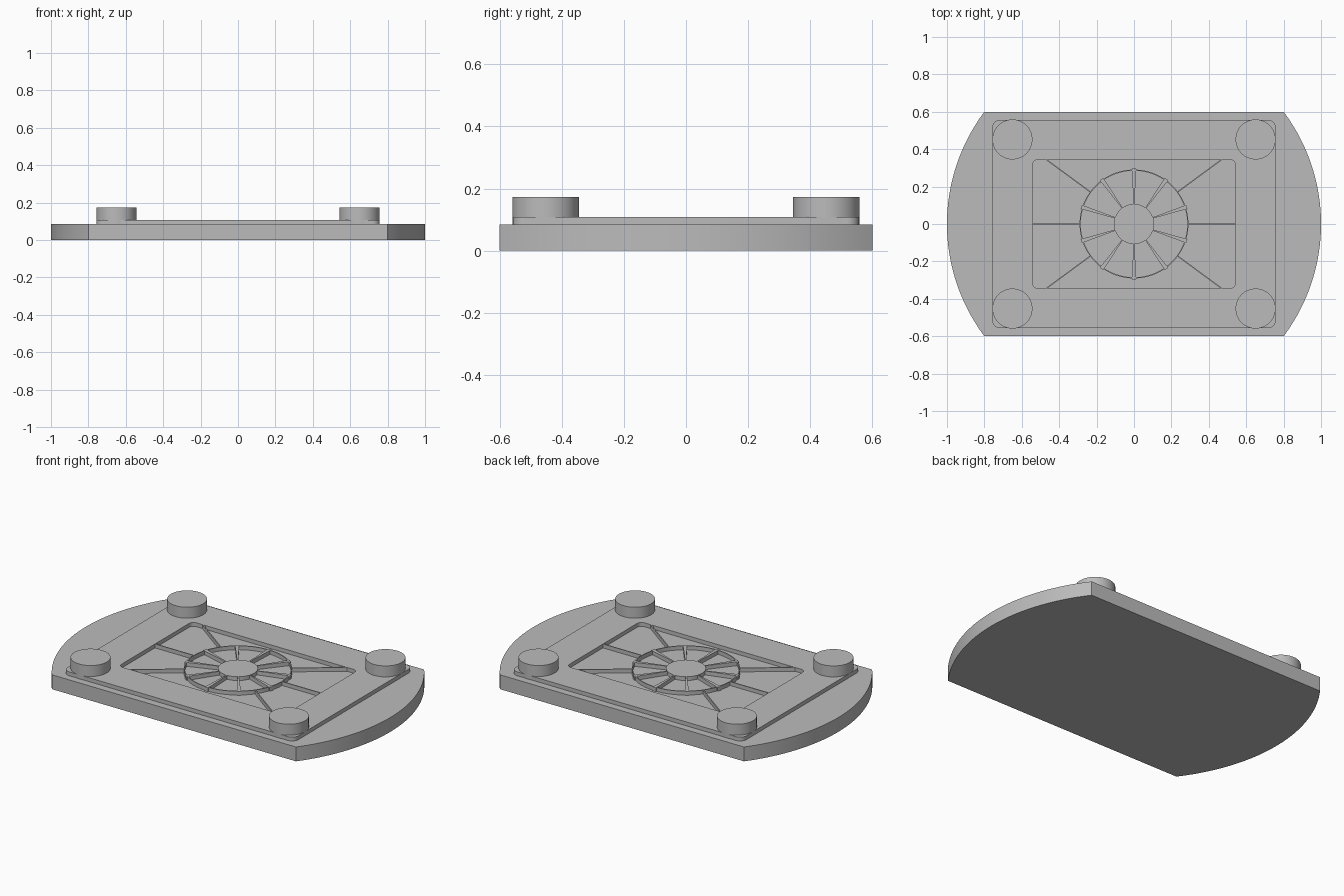
import bpy, bmesh, math
from math import cos, sin, pi, radians

cube = bpy.data.objects.get("Cube")
if cube:
    bpy.data.objects.remove(cube, do_unlink=True)

grey = bpy.data.materials.new("light_grey")
grey.use_nodes = True
colour = (0.5, 0.5, 0.5, 1)
grey.diffuse_color = colour
grey.node_tree.nodes["Principled BSDF"].inputs["Base Color"].default_value = colour

BASE, TOP = 0.085, 0.108


def prism(name, outline, z0, z1, hole=None):
    """Extrude an outline upward, with an optional hole of matching point count."""
    bm = bmesh.new()
    rings = []
    for loop in [outline] + ([hole] if hole else []):
        rings.append([[bm.verts.new((x, y, z)) for x, y in loop] for z in (z0, z1)])
    n = len(outline)
    for low, high in rings:
        for i in range(n):
            j = (i + 1) % n
            bm.faces.new((low[i], low[j], high[j], high[i]))
    for level in (0, 1):
        if hole:
            a, b = rings[0][level], rings[1][level]
            for i in range(n):
                j = (i + 1) % n
                bm.faces.new((a[i], a[j], b[j], b[i]))
        else:
            bm.faces.new(rings[0][level])
    bmesh.ops.recalc_face_normals(bm, faces=bm.faces)
    mesh = bpy.data.meshes.new(name)
    bm.to_mesh(mesh)
    bm.free()
    mesh.materials.append(grey)
    obj = bpy.data.objects.new(name, mesh)
    bpy.context.collection.objects.link(obj)
    bpy.ops.object.select_all(action='DESELECT')
    obj.select_set(True)
    bpy.context.view_layer.objects.active = obj
    bpy.ops.object.shade_smooth_by_angle(angle=radians(30))
    return obj


def circle(r, n=64, cx=0, cy=0):
    return [(cx + r * cos(2 * pi * i / n), cy + r * sin(2 * pi * i / n)) for i in range(n)]


def rounded_rect(hx, hy, r, steps=8):
    pts = []
    for k, (sx, sy) in enumerate([(1, 1), (-1, 1), (-1, -1), (1, -1)]):
        for i in range(steps + 1):
            a = pi / 2 * (k + i / steps)
            pts.append((sx * (hx - r) + r * cos(a), sy * (hy - r) + r * sin(a)))
    return pts


def radial(name, angle, r0, r1, w0, w1):
    """A straight rib running outward, with its own width at each end."""
    c, s = cos(angle), sin(angle)
    corners = [(r0, -w0 / 2), (r1, -w1 / 2), (r1, w1 / 2), (r0, w0 / 2)]
    return prism(name, [(u * c - v * s, u * s + v * c) for u, v in corners], BASE, TOP)


# Base plate: a disc with its front and back sliced flat
edge = math.asin(0.6)
arc = [-edge + 2 * edge * i / 48 for i in range(49)]
prism("base_plate", [(cos(a), sin(a)) for a in arc] +
      [(-cos(a), -sin(a)) for a in arc], 0, BASE)

# Raised frame around the pocket
prism("raised_frame", rounded_rect(0.757, 0.557, 0.04), BASE, TOP,
      rounded_rect(0.542, 0.345, 0.03))

# Corner feet
for side, sx in (("left", 1), ("right", -1)):
    for end, sy in (("front", -1), ("back", 1)):
        prism(f"{end}_{side}_foot", circle(0.107, 64, sx * 0.65, sy * 0.452), BASE, 0.173)

# Central hub and thin ring
prism("hub", circle(0.107), BASE, TOP)
prism("ring", circle(0.291, 96), BASE, TOP, circle(0.285, 96))

# Tapered spokes between hub and ring
for i in range(10):
    radial(f"spoke_{i}", radians(18 + 36 * i), 0.105, 0.296, 0.006, 0.022)

# Thin ribs from the ring to the pocket walls
for deg in (0, 36.3, 143.7, 180, 216.3, 323.7):
    length = 0.543 if deg % 180 == 0 else 0.585
    radial(f"rib_{deg:.0f}", radians(deg), 0.288, length, 0.006, 0.006)
